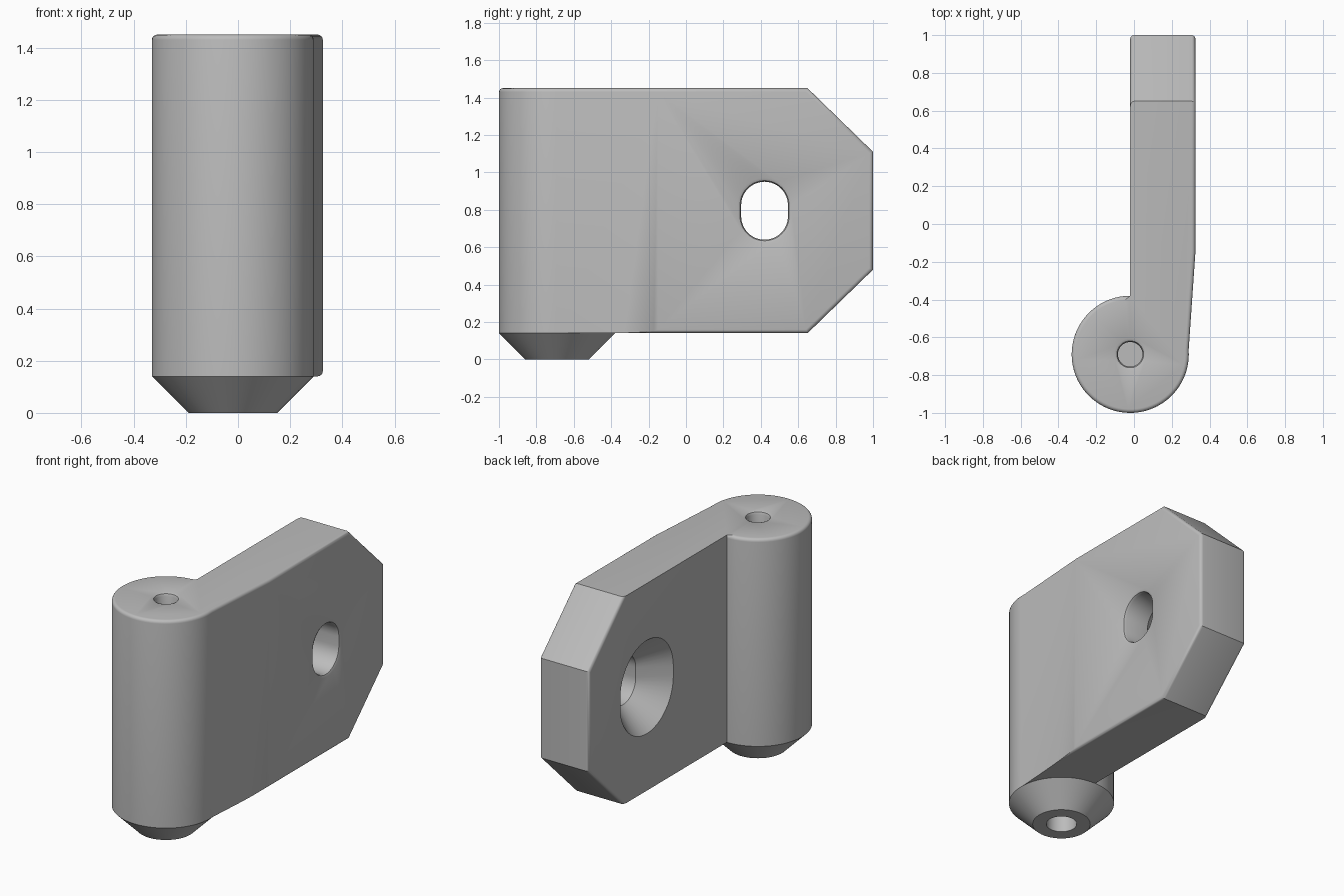
import bpy, bmesh, math
from mathutils import Vector

if "Cube" in bpy.data.objects:
    bpy.data.objects.remove(bpy.data.objects["Cube"])

CX, CY, R = -0.02, -0.69, 0.31      # barrel axis and radius
Z0, Z1 = 0.14, 1.45                 # underside and top of the leaf
X0, X1 = -0.02, 0.325               # leaf thickness
SEG = 72

steel = bpy.data.materials.new("plain_grey")
steel.diffuse_color = (0.5, 0.5, 0.5, 1)
steel.use_nodes = True
steel.node_tree.nodes["Principled BSDF"].inputs["Base Color"].default_value = steel.diffuse_color


def finish(name, bm):
    bmesh.ops.recalc_face_normals(bm, faces=bm.faces)
    me = bpy.data.meshes.new(name)
    bm.to_mesh(me)
    bm.free()
    me.materials.append(steel)
    ob = bpy.data.objects.new(name, me)
    bpy.context.collection.objects.link(ob)
    return ob


def loft(name, rings, cap=True):
    """Skin a list of rings of equal length."""
    bm = bmesh.new()
    rows = [[bm.verts.new(p) for p in ring] for ring in rings]
    n = len(rows[0])
    for a, b in zip(rows, rows[1:]):
        for i in range(n):
            j = (i + 1) % n
            bm.faces.new((a[i], a[j], b[j], b[i]))
    if cap:
        bm.faces.new(rows[0])
        bm.faces.new(rows[-1])
    return finish(name, bm)


def circle(r, z):
    return [(CX + r * math.cos(2 * math.pi * i / SEG),
             CY + r * math.sin(2 * math.pi * i / SEG), z) for i in range(SEG)]


def slot(r, x, half=0.03, y=0.42, z=0.795):
    """Upright rounded slot ring."""
    pts = []
    for end in (0, 1):
        for i in range(25):
            a = math.pi * (end + i / 24)
            pts.append((x, y + r * math.cos(a),
                        z + r * math.sin(a) + (half if end == 0 else -half)))
    return pts


# Plan outline: barrel arc running into the straight leaf
arc_end = math.radians(4)
pts = [(X0, 1.0), (X0, CY + R)]
for i in range(1, 55):
    a = math.pi / 2 + (1.5 * math.pi + arc_end) * i / 54
    pts.append((CX + R * math.cos(a), CY + R * math.sin(a)))
pts += [(X1, -0.15), (X1, 1.0)]

bm = bmesh.new()
base = bm.faces.new([bm.verts.new((x, y, Z0)) for x, y in pts])
ext = bmesh.ops.extrude_face_region(bm, geom=[base])
bmesh.ops.translate(bm, vec=(0, 0, Z1 - Z0),
                    verts=[g for g in ext["geom"] if isinstance(g, bmesh.types.BMVert)])

# Cut both corners of the free end
for z, s in ((Z1, 1), (Z0, -1)):
    cut = bmesh.ops.bisect_plane(bm, geom=bm.verts[:] + bm.edges[:] + bm.faces[:],
                                 plane_co=(0, 0.65, z), plane_no=(0, 0.34, 0.35 * s),
                                 clear_outer=True)
    bmesh.ops.holes_fill(bm, edges=[e for e in bm.edges if e.is_boundary])
bmesh.ops.remove_doubles(bm, verts=bm.verts, dist=1e-4)
bmesh.ops.recalc_face_normals(bm, faces=bm.faces)

# Round the top rim, the outer leaf edges and the free end
soft = []
for e in bm.edges:
    a, b = e.verts[0].co, e.verts[1].co
    mid = (a + b) / 2
    inner_side = abs(a.x - X0) < 1e-3 and abs(b.x - X0) < 1e-3 and mid.y > CY + R - 0.01
    outer_side = abs(a.x - X1) < 1e-3 and abs(b.x - X1) < 1e-3
    top = a.z > Z1 - 1e-3 and b.z > Z1 - 1e-3
    end = min(a.y, b.y) > 0.64 and abs(a.x - b.x) < 1e-3
    if (top and not inner_side and abs(a.y - b.y) > 1e-4 or top and mid.y < 0
            and not inner_side) or (outer_side and abs(a.y - b.y) > 1e-3) or end:
        soft.append(e)
bmesh.ops.bevel(bm, geom=soft, offset=0.02, offset_type='OFFSET', segments=4,
                profile=0.5, affect='EDGES', clamp_overlap=True)
leaf = finish("hinge_leaf_and_barrel", bm)

# Cutters: countersunk slot, top pilot hole, lower pin hole
cutters = [
    loft("slot_cutter", [slot(0.285, X0 - 0.02), slot(0.265, X0), slot(0.125, X0 + 0.165),
                         slot(0.125, X1 - 0.02), slot(0.131, X1 - 0.006),
                         slot(0.145, X1), slot(0.145, X1 + 0.05)]),
    loft("top_hole_cutter", [circle(0.065, 1.2), circle(0.065, Z1 - 0.02),
                             circle(0.071, Z1 - 0.006), circle(0.085, Z1),
                             circle(0.085, Z1 + 0.05)]),
    loft("pin_hole_cutter", [circle(0.09, 0.0), circle(0.09, 0.9)]),
]
bpy.context.view_layer.objects.active = leaf
leaf.select_set(True)
for c in cutters:
    m = leaf.modifiers.new(c.name, 'BOOLEAN')
    m.operation, m.solver, m.object = 'DIFFERENCE', 'EXACT', c
    bpy.ops.object.modifier_apply(modifier=m.name)
for c in cutters:
    bpy.data.objects.remove(c)

# Tapered foot under the barrel, open for the pin
foot = loft("tapered_foot", [circle(0.09, Z0), circle(0.09, 0), circle(0.17, 0),
                             circle(R, Z0)], cap=False)

foot.select_set(True)
bpy.ops.object.shade_smooth_by_angle(angle=math.radians(30))
